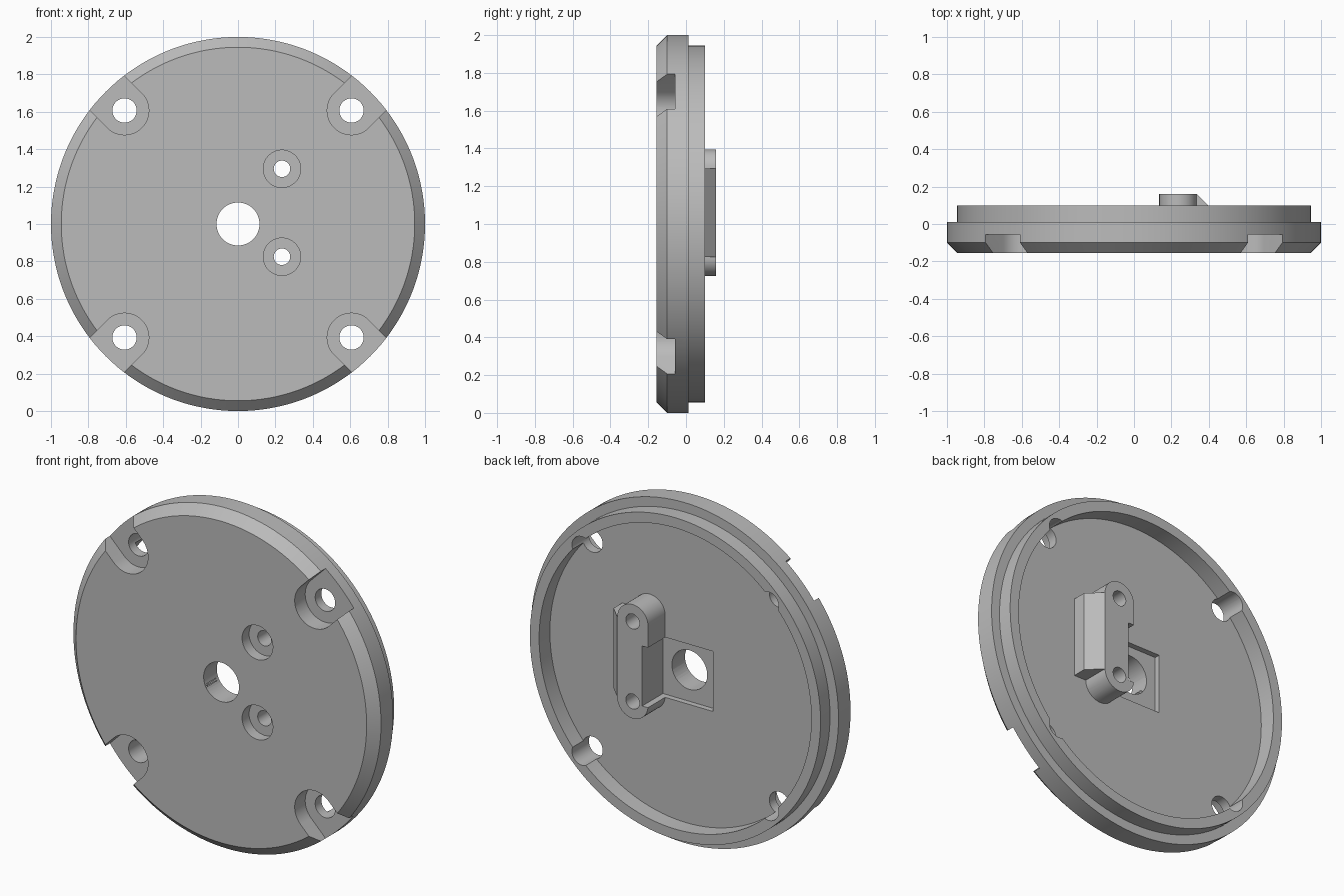
import bpy, bmesh
from math import pi, sin, cos, radians
from mathutils import Matrix, Vector

cube = bpy.data.objects.get("Cube")
if cube:
    bpy.data.objects.remove(cube, do_unlink=True)

grey = bpy.data.materials.new("light_grey")
grey.use_nodes = True
COLOUR = (0.5, 0.5, 0.5, 1)
grey.diffuse_color = COLOUR
grey.node_tree.nodes["Principled BSDF"].inputs["Base Color"].default_value = COLOUR

CENTRE_Z = 1.0


def finish(bm, name):
    """Turn a bmesh into a linked object with outward normals."""
    bmesh.ops.remove_doubles(bm, verts=bm.verts, dist=1e-5)
    bmesh.ops.recalc_face_normals(bm, faces=bm.faces)
    mesh = bpy.data.meshes.new(name)
    bm.to_mesh(mesh)
    bm.free()
    mesh.materials.append(grey)
    obj = bpy.data.objects.new(name, mesh)
    bpy.context.collection.objects.link(obj)
    return obj


def prism(name, points, direction):
    """Extrude a closed outline of 3D points along a vector."""
    bm = bmesh.new()
    face = bm.faces.new([bm.verts.new(p) for p in points])
    new = bmesh.ops.extrude_face_region(bm, geom=[face])["geom"]
    verts = [v for v in new if isinstance(v, bmesh.types.BMVert)]
    bmesh.ops.translate(bm, verts=verts, vec=direction)
    return finish(bm, name)


def front_prism(name, outline, y0, y1):
    """Extrude an outline of (x, height from the disc centre) from y0 to y1."""
    return prism(name, [(x, y0, z + CENTRE_Z) for x, z in outline], (0, y1 - y0, 0))


def arc(x, z, r, start, end, steps):
    return [(x + r * cos(start + (end - start) * i / steps),
             z + r * sin(start + (end - start) * i / steps)) for i in range(steps + 1)]


def cylinder(name, x, z, r, y0, y1):
    return front_prism(name, arc(x, z, r, 0, 2 * pi, 48)[:-1], y0, y1)


def combine(target, other, operation):
    """Apply a boolean and discard the helper."""
    other.hide_render = True
    mod = target.modifiers.new(operation.lower(), "BOOLEAN")
    mod.operation, mod.solver, mod.object = operation, "EXACT", other
    bpy.ops.object.select_all(action="DESELECT")
    bpy.context.view_layer.objects.active = target
    target.select_set(True)
    bpy.ops.object.modifier_apply(modifier=mod.name)
    bpy.data.objects.remove(other, do_unlink=True)


# Turned disc: chamfered front, stepped spigot and hollow back
FRONT, FLOOR, BOSS_TOP = -0.155, 0.0, 0.16
profile = [(0, FRONT), (0.945, FRONT), (1, -0.10), (1, 0.012), (0.945, 0.012),
           (0.945, 0.10), (0.885, 0.10), (0.885, FLOOR), (0, FLOOR)]
bm = bmesh.new()
verts = [bm.verts.new((r, y, CENTRE_Z)) for r, y in profile]
edges = [bm.edges.new(pair) for pair in zip(verts, verts[1:])]
bmesh.ops.spin(bm, geom=verts + edges, cent=(0, 0, CENTRE_Z), axis=(0, 1, 0),
               angle=2 * pi, steps=144, use_merge=True)
disc = finish(bm, "round_cover")

# Rounded boss on the back, with a chamfered side block
BX, LOW, HIGH, BR = 0.235, -0.175, 0.295, 0.1
stadium = arc(BX, HIGH, BR, 0, pi, 24) + arc(BX, LOW, BR, pi, 2 * pi, 24)
combine(disc, front_prism("boss", stadium, -0.03, BOSS_TOP), "UNION")
section = [(BX, -0.02), (BX + 0.18, -0.02), (BX + 0.18, 0.08),
           (BX + BR, BOSS_TOP), (BX, BOSS_TOP)]
block = prism("side_block", [(x, y, CENTRE_Z + LOW) for x, y in section], (0, 0, HIGH - LOW))
combine(disc, block, "UNION")

# Square pocket around the centre hole, cutting into the boss
pocket = [(-0.175, -0.185), (0.173, -0.185), (0.173, 0.168), (-0.175, 0.168)]
combine(disc, front_prism("pocket", pocket, -0.033, 0.3), "DIFFERENCE")
combine(disc, cylinder("centre_hole", 0, 0, 0.115, -0.3, 0.3), "DIFFERENCE")

# Counterbored boss holes
for z in (LOW, HIGH):
    combine(disc, cylinder("boss_hole", BX, z, 0.044, -0.3, 0.3), "DIFFERENCE")
    combine(disc, cylinder("counterbore", BX, z, 0.1, -0.3, -0.09), "DIFFERENCE")

# Four edge holes, each in a U-shaped recess open to the rim
reach = 0.858
slot = arc(reach, 0, 0.13, pi / 2, 3 * pi / 2, 24) + [(1.2, -0.13), (1.2, 0.13)]
for corner in range(4):
    a = radians(45 + 90 * corner)
    turned = [(x * cos(a) - z * sin(a), x * sin(a) + z * cos(a)) for x, z in slot]
    combine(disc, front_prism("recess", turned, -0.3, -0.057), "DIFFERENCE")
    combine(disc, cylinder("edge_hole", reach * cos(a), reach * sin(a), 0.065, -0.3, 0.3),
            "DIFFERENCE")

bpy.ops.object.shade_smooth_by_angle(angle=radians(30))
